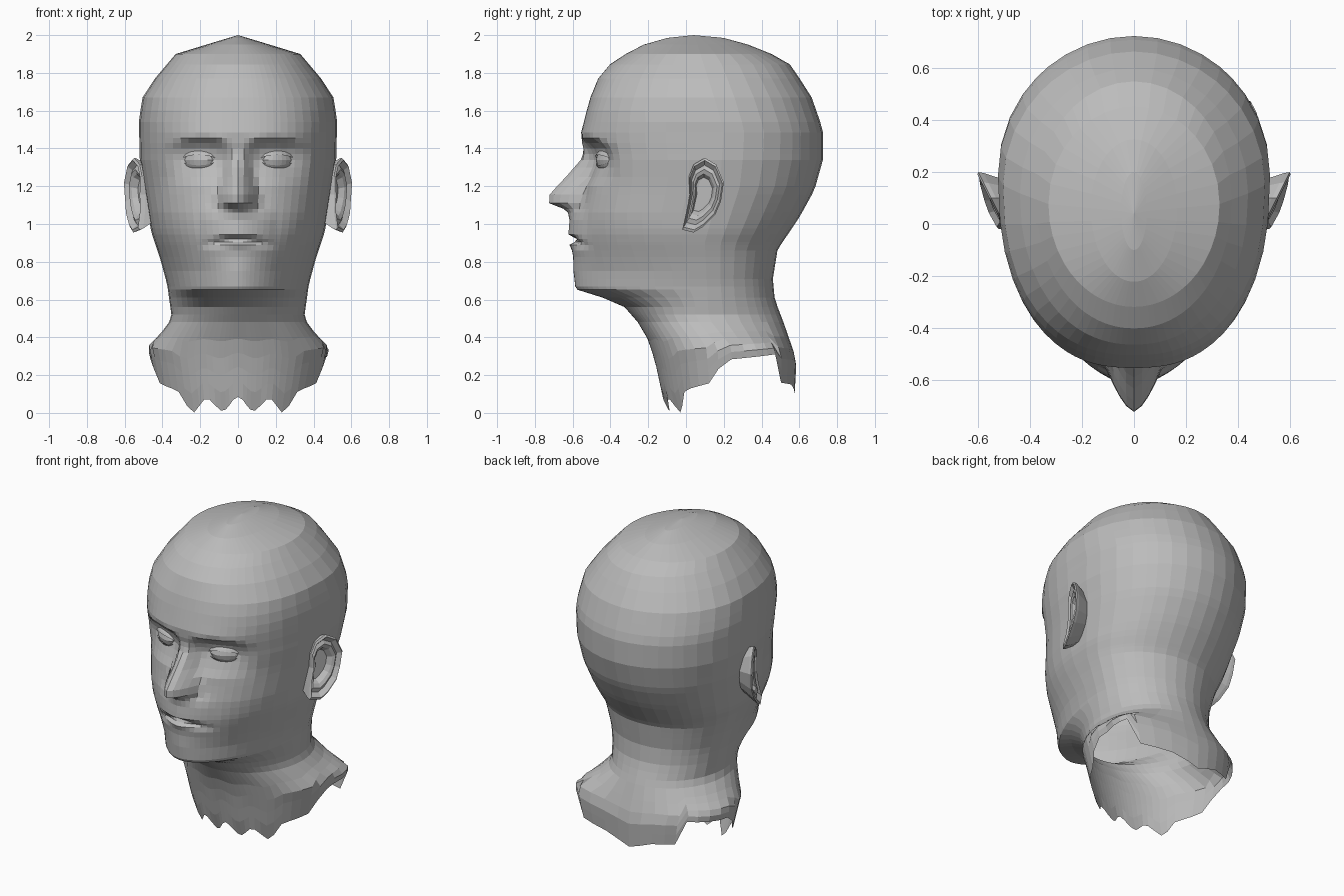
import bpy, bmesh, math
from math import sin, cos, radians, degrees, pi

if "Cube" in bpy.data.objects:
    bpy.data.objects.remove(bpy.data.objects["Cube"])

skin = bpy.data.materials.new("plain_grey")
skin.diffuse_color = (0.5, 0.5, 0.5, 1)
skin.use_nodes = True
skin.node_tree.nodes["Principled BSDF"].inputs["Base Color"].default_value = skin.diffuse_color


def lerp(t, table):
    """Piecewise linear lookup in a table sorted by its first value."""
    if t <= table[0][0]:
        return table[0][1]
    for (a, va), (b, vb) in zip(table, table[1:]):
        if t <= b:
            return va + (vb - va) * (t - a) / (b - a)
    return table[-1][1]


def make_object(name, bm, mirror=True):
    """Flat shaded object, optionally mirrored across x = 0."""
    bmesh.ops.recalc_face_normals(bm, faces=bm.faces[:])
    me = bpy.data.meshes.new(name)
    bm.to_mesh(me)
    bm.free()
    me.materials.append(skin)
    ob = bpy.data.objects.new(name, me)
    bpy.context.collection.objects.link(ob)
    if mirror:
        ob.modifiers.new("mirror", 'MIRROR')


def bridge(bm, rows, closed=False):
    """Quads between neighbouring rows of vertices."""
    for r0, r1 in zip(rows, rows[1:]):
        n = len(r0)
        for i in range(n if closed else n - 1):
            j = (i + 1) % n
            bm.faces.new((r0[i], r0[j], r1[j], r1[i]))


# ---- head cross-sections by height ----
FRONT = [(0, -.09), (.07, -.12), (.28, -.165), (.44, -.22), (.56, -.325),
         (.61, -.44), (.652, -.575), (.67, -.585), (.95, -.58), (1.05, -.565),
         (1.15, -.545), (1.25, -.53), (1.35, -.53), (1.43, -.55), (1.485, -.555),
         (1.66, -.51), (1.77, -.465), (1.86, -.39), (1.945, -.24), (1.985, -.1)]
BACK = [(.09, .575), (.28, .585), (.47, .52), (.6, .47), (.71, .46), (.865, .485),
        (1.035, .6), (1.18, .68), (1.34, .725), (1.5, .725), (1.685, .66),
        (1.845, .55), (1.93, .4), (1.985, .2)]
WIDTH = [(0, .4), (.2, .445), (.35, .478), (.42, .41), (.5, .35), (.68, .375),
         (.81, .41), (.96, .46), (1.18, .495), (1.34, .52), (1.55, .525),
         (1.67, .505), (1.77, .44), (1.9, .33), (1.955, .15), (1.985, .05)]
MIDDLE = [(.35, .24), (.5, .12), (.9, .1), (1.2, .18), (1.5, .2), (1.7, .14), (1.985, .05)]
POWER = [(.5, 2), (.62, 1.8), (.75, 1.8), (.85, 1.95), (1.05, 2.3), (1.6, 2.4), (1.9, 2)]

# ---- face relief by height ----
NOSE = [(1.045, 0), (1.06, .012), (1.08, .055), (1.11, .163), (1.155, .178),
        (1.2, .145), (1.25, .105), (1.35, .018), (1.4, 0)]
NOSE_W = [(1.06, .1), (1.13, .12), (1.2, .1), (1.3, .07), (1.385, .055)]
MOUTH = [(.66, 0), (.75, .012), (.825, .015), (.86, .022), (.89, .036), (.915, -.012),
         (.945, .042), (1.06, .05), (1.12, 0)]
SOCKET = [(1.2, 0), (1.25, .018), (1.3, .038), (1.34, .052), (1.4, .05),
          (1.43, .032), (1.46, -.004), (1.5, 0)]
SOCKET_X = [(.03, 0), (.1, 1), (.27, 1), (.38, 0)]


def relief(x, z):
    nose = lerp(z, NOSE) * max(0, 1 - (x / lerp(z, NOSE_W)) ** 1.55)
    lips = lerp(z + .9 * x * x, MOUTH) * max(0, 1 - (x / .2) ** 1.3)
    socket = lerp(z + (x - .19) ** 2, SOCKET) * lerp(x, SOCKET_X)
    return socket - nose - lips


def surface(col, z, side):
    """Point on the head at a height; col is ('f', u) or ('b', angle)."""
    w, yc = lerp(z, WIDTH), lerp(z, MIDDLE)
    kind, v = col
    if kind == 'b':
        x, y = w * sin(v), yc - (lerp(z, BACK) - yc) * cos(v)
        if side > 0:                 # one shoulder corner stands out further
            x += lerp(degrees(v), [(100, 0), (134, .115), (141, .115), (168, 0)]) \
                * lerp(z, [(.1, .8), (.34, 1), (.45, 0)])
    else:
        n = lerp(z, POWER)
        x = w * v
        y = yc - (yc - lerp(z, FRONT)) * (1 - v ** n) ** (1 / n) + relief(x, z)
    return x * side, y, z


# ---- head and neck: two lofted halves with a torn lower edge ----
US = [0, .06, .11, .16, .22, .29, .36, .43, .5, .58, .66, .74, .82, .89, .95, .985, 1]
cols = [('f', u) for u in US] + [('b', radians(a)) for a in
                                 (102, 114, 125, 134, 141, 150, 160, 170, 180)]
HEM = [(0, .05), (37, .035), (55, .13), (74, .16), (84, .28), (134, .31),
       (141, .16), (160, .15), (180, .1)]


def hem(col):
    kind, v = col
    if kind == 'b':
        return lerp(degrees(v), HEM)
    jag = .035 * cos(2 * pi * v * .4 / .16) if v < .8 else 0
    return lerp(degrees(math.asin(v)), HEM) + jag


levels = [.48, .52, .56, .61, .652, .67, .71, .75, .79, .825, .86, .89, .905, .92, .945, .975,
          1.02, 1.06, 1.08, 1.11, 1.155, 1.2, 1.25, 1.3, 1.34, 1.37, 1.4, 1.43,
          1.455, 1.485, 1.54, 1.6, 1.67, 1.77, 1.845, 1.9, 1.95, 1.985]
bm = bmesh.new()
for side in (1, -1):
    rows = [[bm.verts.new(surface(c, hem(c) + (.46 - hem(c)) * t, side)) for c in cols]
            for t in (0, .22, .42, .62, .82)]
    rows += [[bm.verts.new(surface(c, z, side)) for c in cols] for z in levels]
    for r in rows:                   # keep both seams on the centre plane
        r[0].co.x = r[-1].co.x = 0
    bridge(bm, rows)
    crown = bm.verts.new((0, .04, 2.0))
    for a, b in zip(rows[-1], rows[-1][1:]):
        bm.faces.new((a, b, crown))
bmesh.ops.remove_doubles(bm, verts=bm.verts[:], dist=.0005)
make_object("head_and_neck", bm, mirror=False)


# ---- eyes: rounded patches for the eyeball and both lids ----
def eye_patch(name, r, low, high):
    bm = bmesh.new()
    rows = []
    for i in range(11):
        az = radians(-75 + 15 * i)
        row = []
        for k in range(5):
            el = radians(low(az) + (high(az) - low(az)) * k / 4)
            x = .208 + 1.2 * r * sin(az) * cos(el)
            y = -.388 - r * cos(az) * cos(el) + .4 * (x - .21)
            row.append(bm.verts.new((x, y, 1.338 + .8 * r * sin(el))))
        rows.append(row)
    bridge(bm, rows)
    make_object(name, bm)


def almond(az):
    return 24 * max(0, cos(az * 1.2))


eye_patch("eyeball", .08, lambda a: -50, lambda a: 50)
eye_patch("upper_eyelid", .088, almond, lambda a: 65)
eye_patch("lower_eyelid", .085, lambda a: -60, lambda a: -almond(a))

# ---- ears: nested rings from the root over the rim into the hollow ----
EAR = [(.02, 1.155), (.015, 1.25), (.04, 1.315), (.1, 1.35), (.16, 1.315), (.2, 1.22),
       (.185, 1.12), (.155, 1.05), (.09, .985), (.04, .955), (-.02, .97), (0, 1.06)]
bm = bmesh.new()
rows = []
for s, dx in ((.72, -.09), (.97, -.018), (1, 0), (.93, .008), (.8, -.015),
              (.68, -.004), (.56, -.012), (.46, -.04)):
    ring = []
    for y, z in EAR:
        y, z = .09 + (y - .09) * s, 1.16 + (z - 1.16) * s
        x = .5 + .5 * y + lerp(z, [(.95, .035), (1.1, 0)]) + dx
        ring.append(bm.verts.new((x, y, z)))
    rows.append(ring)
bridge(bm, rows, closed=True)
bm.faces.new(rows[-1])
make_object("ear", bm)
